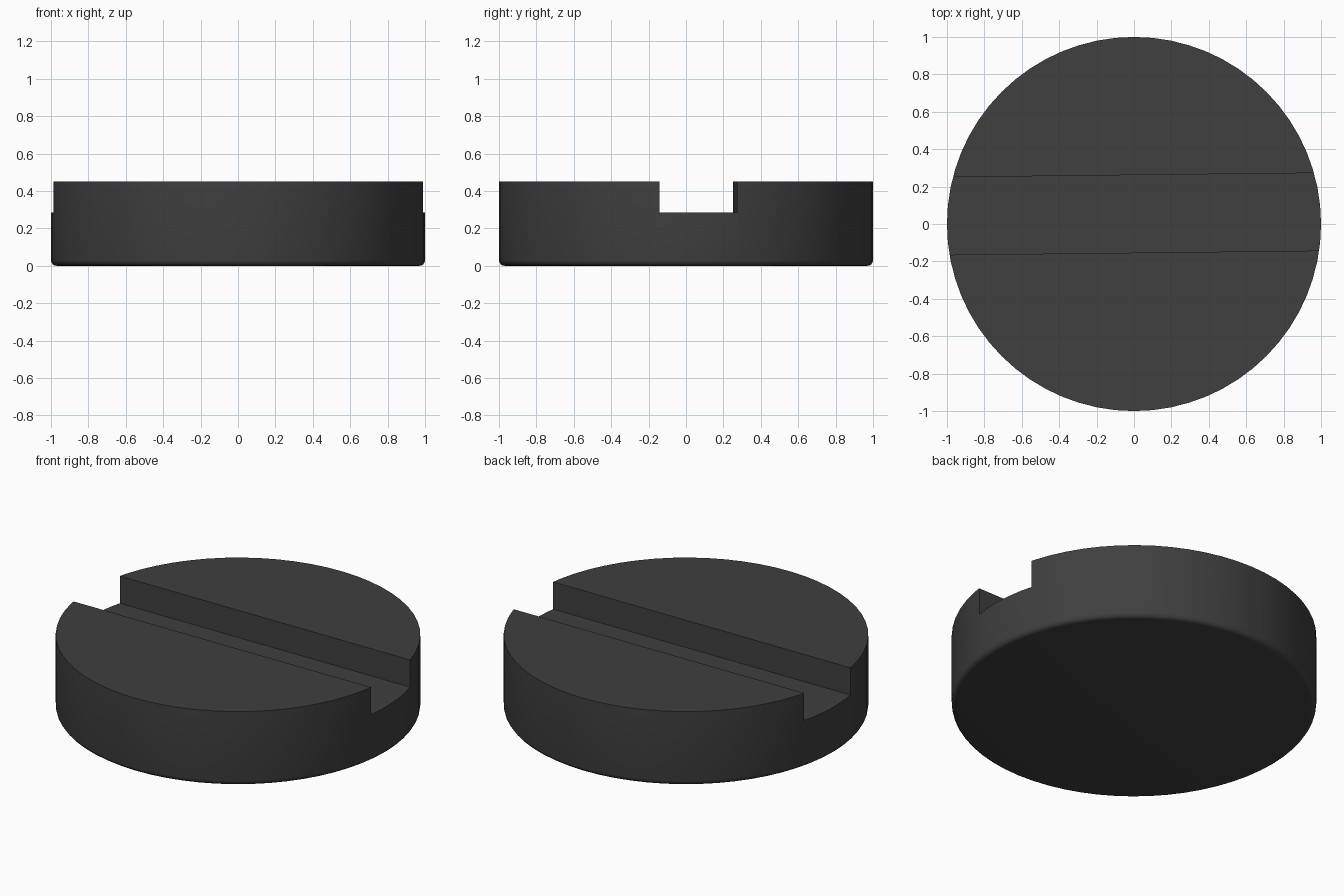
import bpy, bmesh, math

if "Cube" in bpy.data.objects:
    bpy.data.objects.remove(bpy.data.objects["Cube"])

HEIGHT, FLOOR = 0.45, 0.285

# Round puck
bpy.ops.mesh.primitive_cylinder_add(vertices=64, radius=1, depth=HEIGHT,
                                    location=(0, 0, HEIGHT / 2))
puck = bpy.context.object
puck.name = "slotted_disc"
bpy.ops.object.transform_apply(location=True, rotation=False, scale=False)

# Small rounded bottom rim
bm = bmesh.new()
bm.from_mesh(puck.data)
rim = [e for e in bm.edges if all(v.co.z < 0.001 for v in e.verts)]
bmesh.ops.bevel(bm, geom=rim, offset=0.03, segments=4, profile=0.5, affect='EDGES')
bm.to_mesh(puck.data)
bm.free()

# Slightly skewed slot across the top
bpy.ops.mesh.primitive_cube_add(size=1, location=(0, 0.054, FLOOR + 0.25),
                                rotation=(0, 0, math.radians(0.65)))
cutter = bpy.context.object
cutter.name = "slot_cutter"
cutter.scale = (3, 0.415, 0.5)
bpy.context.view_layer.update()

slot = puck.modifiers.new("slot", 'BOOLEAN')
slot.operation = 'DIFFERENCE'
slot.solver = 'EXACT'
slot.object = cutter
bpy.context.view_layer.objects.active = puck
bpy.ops.object.select_all(action='DESELECT')
puck.select_set(True)
bpy.ops.object.modifier_apply(modifier="slot")
bpy.data.objects.remove(cutter)

# Smooth wall, sharp rims
bpy.ops.object.shade_smooth_by_angle(angle=math.radians(30))

# Dark grey finish
mat = bpy.data.materials.new("dark_grey")
mat.diffuse_color = (0.05, 0.05, 0.05, 1)
mat.use_nodes = True
mat.node_tree.nodes["Principled BSDF"].inputs["Base Color"].default_value = mat.diffuse_color
puck.data.materials.clear()
puck.data.materials.append(mat)
